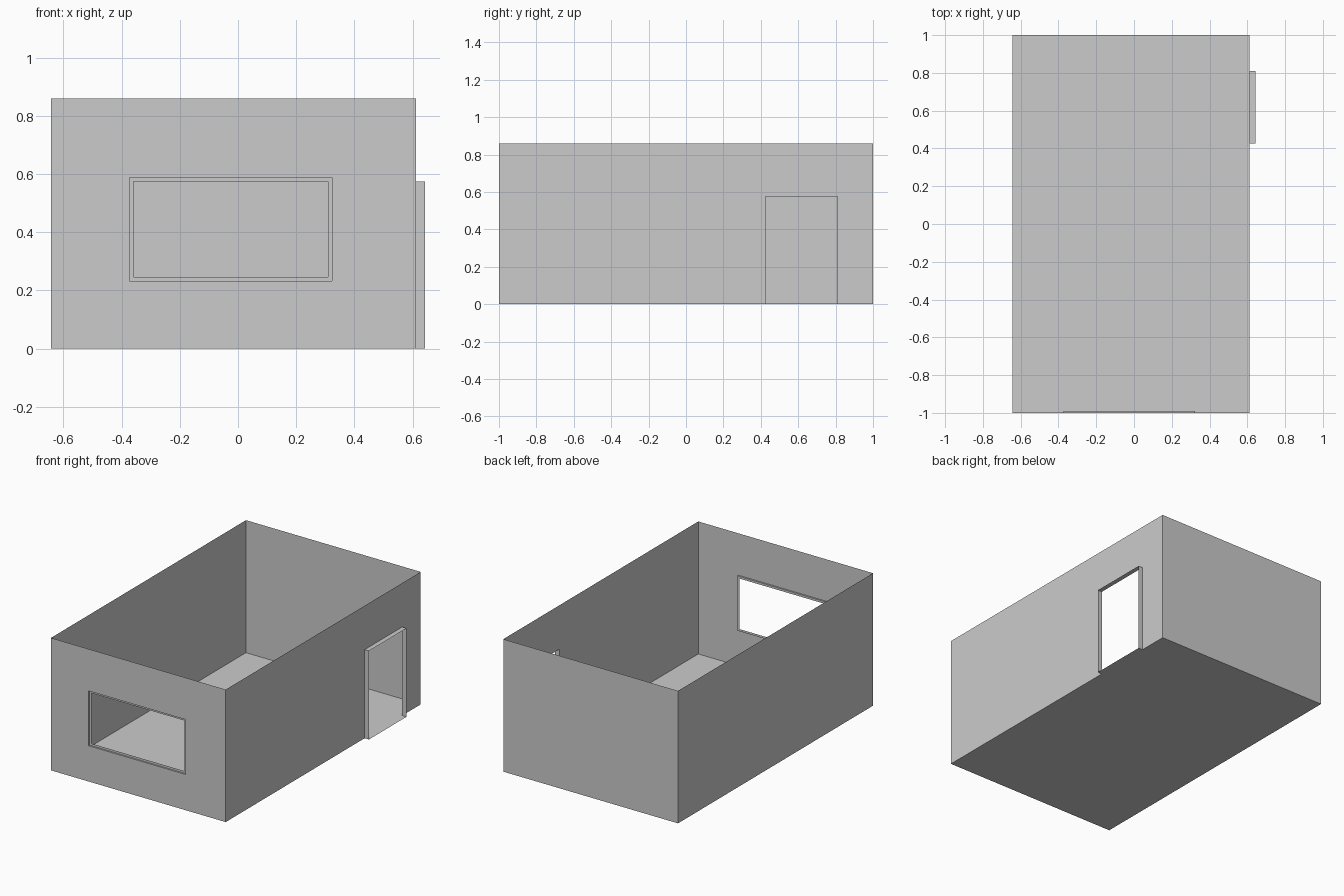
import bpy, bmesh
from mathutils import Vector

if "Cube" in bpy.data.objects:
    bpy.data.objects.remove(bpy.data.objects["Cube"])

X0, X1, Y0, Y1, H = -0.643, 0.612, -1.0, 1.0, 0.86
DOOR = (0.425, 0.81, 0.0, 0.575)           # y range, z range
WIN_OUT = (-0.373, 0.323, 0.232, 0.588)    # x range, z range
WIN_IN = (-0.36, 0.31, 0.246, 0.574)


def make(name, quads):
    bm = bmesh.new()
    for q in quads:
        bm.faces.new([bm.verts.new(p) for p in q])
    bmesh.ops.remove_doubles(bm, verts=bm.verts, dist=1e-5)
    # merge coplanar panels so flat sheets carry no inner seams
    bmesh.ops.dissolve_limit(bm, angle_limit=0.01, verts=bm.verts, edges=bm.edges)
    me = bpy.data.meshes.new(name)
    bm.to_mesh(me)
    bm.free()
    ob = bpy.data.objects.new(name, me)
    bpy.context.collection.objects.link(ob)
    return ob


def on_x(x):
    return lambda a, z: Vector((x, a, z))


def on_y(y):
    return lambda a, z: Vector((a, y, z))


def corners(r, at):
    a0, a1, z0, z1 = r
    return [at(a0, z0), at(a1, z0), at(a1, z1), at(a0, z1)]


def strip(r_a, at_a, r_b, at_b):
    """Four quads linking two rectangles."""
    a, b = corners(r_a, at_a), corners(r_b, at_b)
    return [(a[i], a[(i + 1) % 4], b[(i + 1) % 4], b[i]) for i in range(4)]


def wall_with_hole(a0, a1, hole, at):
    h0, h1, z0, z1 = hole
    parts = [(a0, h0, 0, H), (h1, a1, 0, H), (h0, h1, z1, H)]
    if z0 > 0:
        parts.append((h0, h1, 0, z0))
    return [corners(p, at) for p in parts]


# floor and plain walls
make("floor", [[(X0, Y0, 0), (X1, Y0, 0), (X1, Y1, 0), (X0, Y1, 0)]])
make("left_wall", [corners((Y0, Y1, 0, H), on_x(X0))[::-1]])
make("back_wall", [corners((X0, X1, 0, H), on_y(Y1))[::-1]])

# walls with openings
make("front_wall", wall_with_hole(X0, X1, WIN_OUT, on_y(Y0)))
make("right_wall", wall_with_hole(Y0, Y1, DOOR, on_x(X1)))

# recessed window frame: reveal plus narrow face ring
make("window_frame",
     strip(WIN_OUT, on_y(Y0), WIN_OUT, on_y(Y0 + 0.01))
     + strip(WIN_OUT, on_y(Y0 + 0.01), WIN_IN, on_y(Y0 + 0.01)))

# door surround pushed outwards, with threshold
make("door_surround", strip(DOOR, on_x(X1), DOOR, on_x(0.643)))
